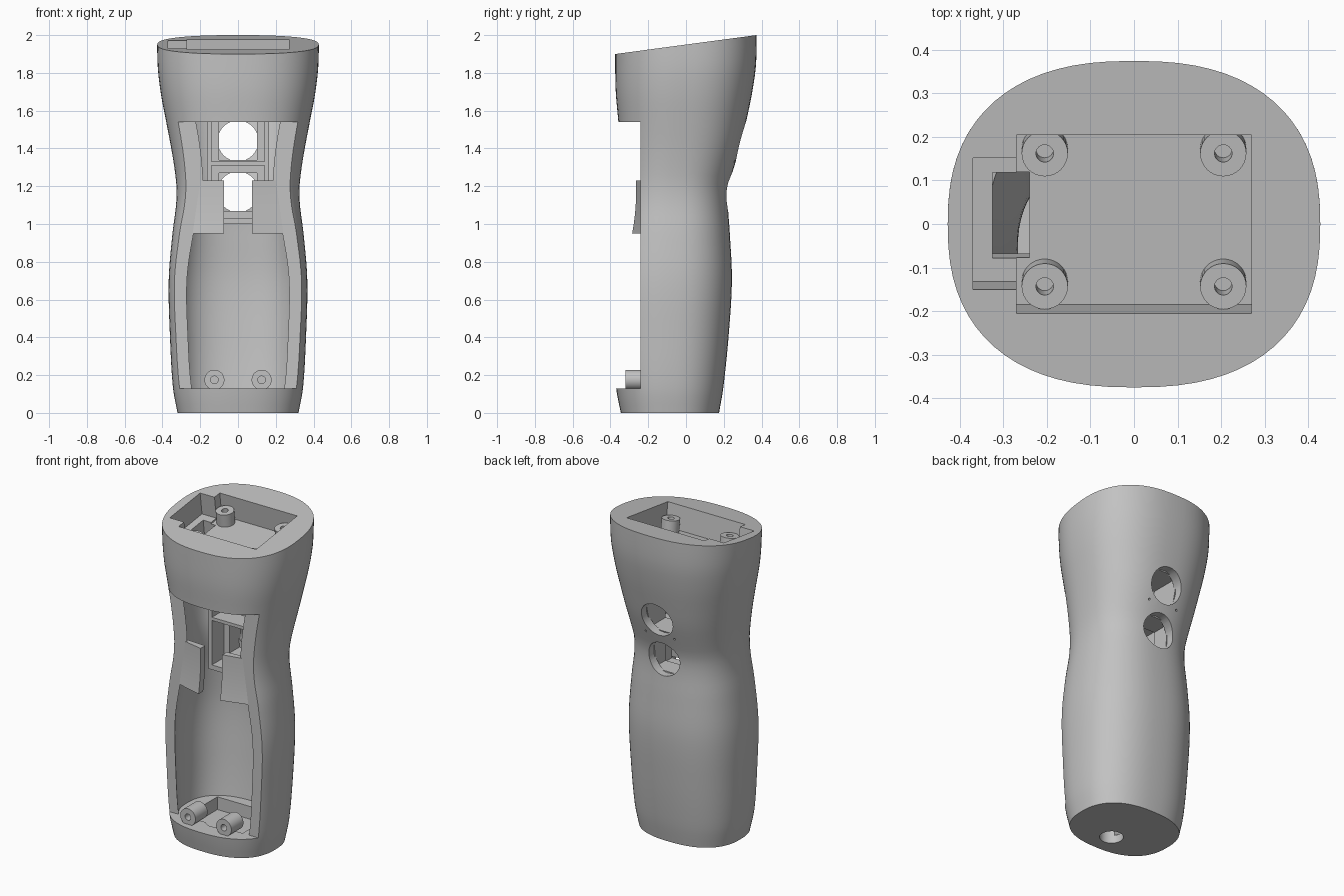
import bpy, bmesh, math
from mathutils import Matrix, Vector

if "Cube" in bpy.data.objects:
    bpy.data.objects.remove(bpy.data.objects["Cube"])

grey = bpy.data.materials.new("plain grey")
grey.use_nodes = True
grey.diffuse_color = (0.54, 0.54, 0.54, 1)
grey.node_tree.nodes["Principled BSDF"].inputs["Base Color"].default_value = (0.54, 0.54, 0.54, 1)

TILT = math.atan(0.134)
TOP = Matrix.Translation((0, 0, 1.95)) @ Matrix.Rotation(TILT, 4, 'X')
FLOOR, LIP, CUT_Y = 0.13, 1.54, -0.24

# Grip outline: height, half width, front y, back y
OUTLINE = [(0, .32, -.345, .175), (.13, .344, -.37, .197), (.4, .36, -.39, .225),
           (.7, .367, -.4, .243), (.95, .347, -.375, .232), (1.1, .328, -.353, .222),
           (1.2, .326, -.344, .226), (1.3, .337, -.345, .254), (1.42, .357, -.35, .29),
           (1.54, .38, -.358, .318), (1.7, .41, -.372, .351), (1.85, .426, -.375, .371),
           (2.1, .427, -.375, .375)]


def outline_at(z):
    """Smooth interpolation of the outline at a height."""
    i = max(k for k in range(len(OUTLINE) - 1) if OUTLINE[k][0] <= z)
    p, q = OUTLINE[i], OUTLINE[i + 1]
    before, after = OUTLINE[max(i - 1, 0)], OUTLINE[min(i + 2, len(OUTLINE) - 1)]
    h = q[0] - p[0]
    t = (z - p[0]) / h
    result = []
    for k in (1, 2, 3):
        m0 = (q[k] - before[k]) / (q[0] - before[0]) * h
        m1 = (after[k] - p[k]) / (after[0] - p[0]) * h
        result.append((2*t**3 - 3*t**2 + 1) * p[k] + (t**3 - 2*t**2 + t) * m0
                      + (3*t**2 - 2*t**3) * q[k] + (t**3 - t**2) * m1)
    return result


def finish(name, bm):
    bmesh.ops.recalc_face_normals(bm, faces=bm.faces)
    mesh = bpy.data.meshes.new(name)
    bm.to_mesh(mesh)
    bm.free()
    mesh.materials.append(grey)
    ob = bpy.data.objects.new(name, mesh)
    bpy.context.collection.objects.link(ob)
    return ob


def bridge(bm, loops):
    """Skin a stack of point loops and close both ends."""
    loops = [[bm.verts.new(co) for co in loop] for loop in loops]
    count = len(loops[0])
    for low, high in zip(loops, loops[1:]):
        for s in range(count):
            n = (s + 1) % count
            bm.faces.new((low[s], low[n], high[n], high[s]))
    bm.faces.new(loops[0])
    bm.faces.new(loops[-1])


def loft(name, z0, z1, wall, rings=48, sides=72, power=2.42, slanted=False):
    """Stack of rounded sections that follows the grip, inset by the wall."""
    bm = bmesh.new()
    loops = []
    for r in range(rings + 1):
        z = z0 + (z1 - z0) * r / rings
        half, front, back = outline_at(z)
        inset = wall(z)
        a, b, mid = half - inset, (back - front) / 2 - inset, (back + front) / 2
        ring = []
        for s in range(sides):
            c, d = math.cos(math.tau * s / sides), math.sin(math.tau * s / sides)
            ring.append((a * math.copysign(abs(c) ** (2 / power), c),
                         mid + b * math.copysign(abs(d) ** (2 / power), d), z))
        loops.append(ring)
    bridge(bm, loops)
    if slanted:
        bmesh.ops.bisect_plane(bm, geom=bm.verts[:] + bm.edges[:] + bm.faces[:], dist=1e-5,
                               plane_co=TOP.translation, plane_no=TOP.to_3x3() @ Vector((0, 0, 1)),
                               clear_outer=True)
        bmesh.ops.holes_fill(bm, edges=[e for e in bm.edges if e.is_boundary], sides=0)
    return finish(name, bm)


def box(name, x, y, z, place=Matrix()):
    bm = bmesh.new()
    bmesh.ops.create_cube(bm, size=1)
    for v in bm.verts:
        v.co = place @ Vector([(lo + hi) / 2 + c * (hi - lo) for c, (lo, hi) in zip(v.co, (x, y, z))])
    return finish(name, bm)


def cylinder(name, radius, low, high, place):
    bm = bmesh.new()
    bmesh.ops.create_cone(bm, cap_ends=True, segments=32, radius1=radius, radius2=radius,
                          depth=high - low,
                          matrix=place @ Matrix.Translation((0, 0, (low + high) / 2)))
    return finish(name, bm)


def combine(target, tool, operation='DIFFERENCE'):
    tool.hide_render = True
    mod = target.modifiers.new("shape", 'BOOLEAN')
    mod.operation, mod.solver, mod.object = operation, 'EXACT', tool
    bpy.context.view_layer.update()
    bpy.context.view_layer.objects.active = target
    bpy.ops.object.modifier_apply(modifier=mod.name)
    bpy.data.objects.remove(tool)


def tube(name, low, high, place):
    post = cylinder(name, 0.053, low, high, place)
    combine(post, cylinder("screw_bore", 0.02, low + 0.01, high + 0.05, place))
    return post


def along_y(x, z):
    return Matrix.Translation((x, 0, z)) @ Matrix.Rotation(math.pi / 2, 4, 'X')


def wall(z):
    return 0.048 + 0.009 * z


# Hollow grip body with its slanted top and open front
body = loft("grip_body", 0, 2.08, lambda z: 0, slanted=True)
combine(body, loft("hollow", FLOOR, 1.72, wall))
combine(body, box("front_opening", (-1, 1), (-1, CUT_Y), (FLOOR, LIP)))

# Top pocket, side notch and the wire slot below it
combine(body, box("top_pocket", (-.27, .27), (-.207, .206), (-.15, .2), TOP))
combine(body, box("side_notch", (-.37, -.26), (-.152, .153), (-.14, .2), TOP))
combine(body, box("wire_slot", (-.325, -.24), (-.098, .1), (-.32, -.1), TOP))

# Floor recess and cable hole
combine(body, box("floor_recess", (-.2, .2), (-.24, .08), (.05, .14)))
combine(body, cylinder("cable_hole", 0.068, -.1, .3, Matrix.Translation((0, -.2, 0))))

# Button holes and pin holes through the back
for z in (1.44, 1.17):
    combine(body, cylinder("button_hole", 0.108, -.6, 0, along_y(0, z)))
for x in (-.1, .1):
    combine(body, cylinder("pin_hole", 0.006, -.6, 0, along_y(x, 1.33)))

# Switch frame, sunk slightly into the back wall
frame = box("switch_frame", (-.165, .165), (-.06, .4), (1.0, 1.715))
combine(frame, loft("frame_limit", FLOOR, 1.73, lambda z: wall(z) - 0.012), 'INTERSECT')
for z in (1.44, 1.17):
    combine(frame, box("switch_window", (-.1, .1), (-.2, .5), (z - .1, z + .1)))
combine(frame, box("upper_board_slot", (-.14, .14), (-.2, .06), (1.33, 1.7)))
combine(frame, box("lower_board_slot", (-.14, .14), (-.2, .06), (1.03, 1.31)))

# Pair of curved tabs that slope forward from the side walls
tabs = []
for side in (-1, 1):
    bm = bmesh.new()
    sections = []
    for step in range(11):
        t = step / 10
        z, outer = .95 + .28 * t, .24 - .04 * t
        front = -.285 + .02 * t + .032 * t * (1 - t)
        sections.append([(side * x, y, z) for x, y in
                         ((.075, front), (outer, CUT_Y), (outer + .03, CUT_Y + .03),
                          (.075, front + .045))])
    bridge(bm, sections)
    tabs.append(finish("front_tab", bm))

# Screw posts in the pocket and at the base
posts = [tube("pocket_post", -.155, -.07, TOP @ Matrix.Translation((x, y, 0)))
         for x in (-.205, .205) for y in (-.154, .154)]
posts += [tube("base_post", .2, .32, along_y(x, .175)) for x in (-.125, .125)]

for ob in [body, frame] + tabs + posts:
    bpy.ops.object.select_all(action='DESELECT')
    ob.select_set(True)
    bpy.context.view_layer.objects.active = ob
    bpy.ops.object.shade_smooth_by_angle(angle=math.radians(30))
